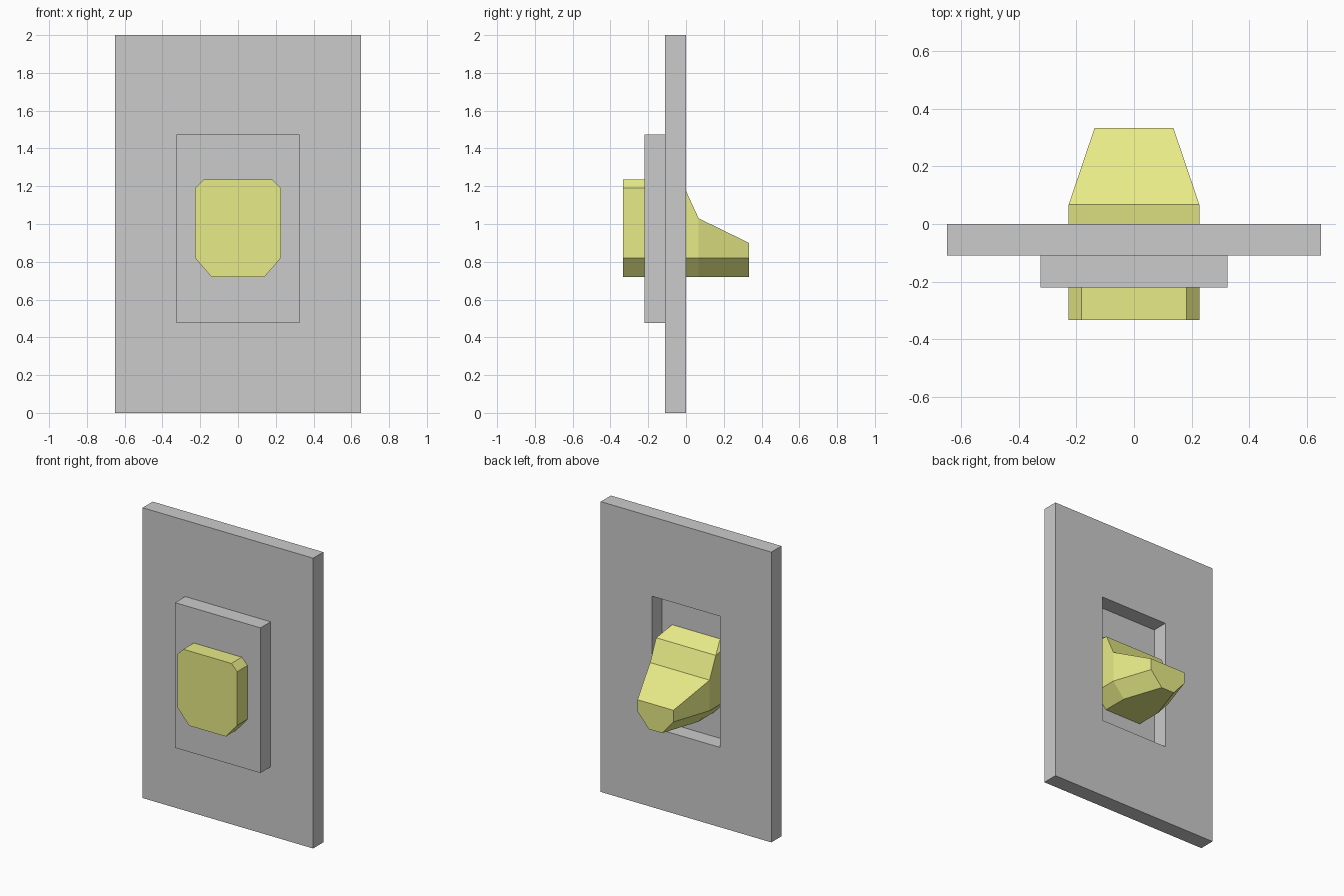
import bpy, bmesh

if "Cube" in bpy.data.objects:
    bpy.data.objects.remove(bpy.data.objects["Cube"])

lime = bpy.data.materials.new("lime")
lime.diffuse_color = (0.80, 0.83, 0.24, 1)
lime.use_nodes = True
lime.node_tree.nodes["Principled BSDF"].inputs["Base Color"].default_value = lime.diffuse_color


def loft(name, sections, ring=False, mat=None):
    """Skin (y, half outline) sections; each outline of (x, z) is mirrored in x."""
    bm = bmesh.new()
    loops = []
    for y, half in sections:
        pts = half + [(-x, z) for x, z in reversed(half)]
        loops.append([bm.verts.new((x, y, z)) for x, z in pts])
    pairs = list(zip(loops, loops[1:]))
    if ring:
        pairs.append((loops[-1], loops[0]))
    else:
        bm.faces.new(loops[0])
        bm.faces.new(loops[-1])
    n = len(loops[0])
    for a, b in pairs:
        for i in range(n):
            j = (i + 1) % n
            bm.faces.new((a[i], a[j], b[j], b[i]))
    bmesh.ops.remove_doubles(bm, verts=bm.verts, dist=1e-5)
    bmesh.ops.recalc_face_normals(bm, faces=bm.faces)
    mesh = bpy.data.meshes.new(name)
    bm.to_mesh(mesh)
    bm.free()
    if mat:
        mesh.materials.append(mat)
    obj = bpy.data.objects.new(name, mesh)
    bpy.context.collection.objects.link(obj)
    return obj


def rect(w, z0, z1):
    return [(w, z0), (w, z1)]


# wall plate with a rectangular window
outer, window = rect(0.65, 0, 2), rect(0.26, 0.55, 1.453)
loft("wall_plate", [(-0.11, outer), (0, outer), (0, window), (-0.11, window)], ring=True)

# smaller raised panel covering the window at the front
panel = rect(0.325, 0.475, 1.475)
loft("front_panel", [(-0.22, panel), (-0.11, panel)])

# chamfered front knob
octagon = [(0.14, 0.72), (0.227, 0.82), (0.227, 1.19), (0.183, 1.235)]
loft("front_knob", [(-0.333, octagon), (-0.22, octagon)], mat=lime)


# tapering spout at the back; its upper chamfer runs out to a sharp corner
def spout(bottom, side, top):
    return [(bottom, 0.72), (side, 0.82), (side, top), (side, top)]


loft("rear_spout", [
    (-0.11, octagon),
    (0.0, spout(0.14, 0.227, 1.175)),
    (0.067, spout(0.14, 0.227, 1.03)),
    (0.333, spout(0.05, 0.137, 0.90)),
], mat=lime)
